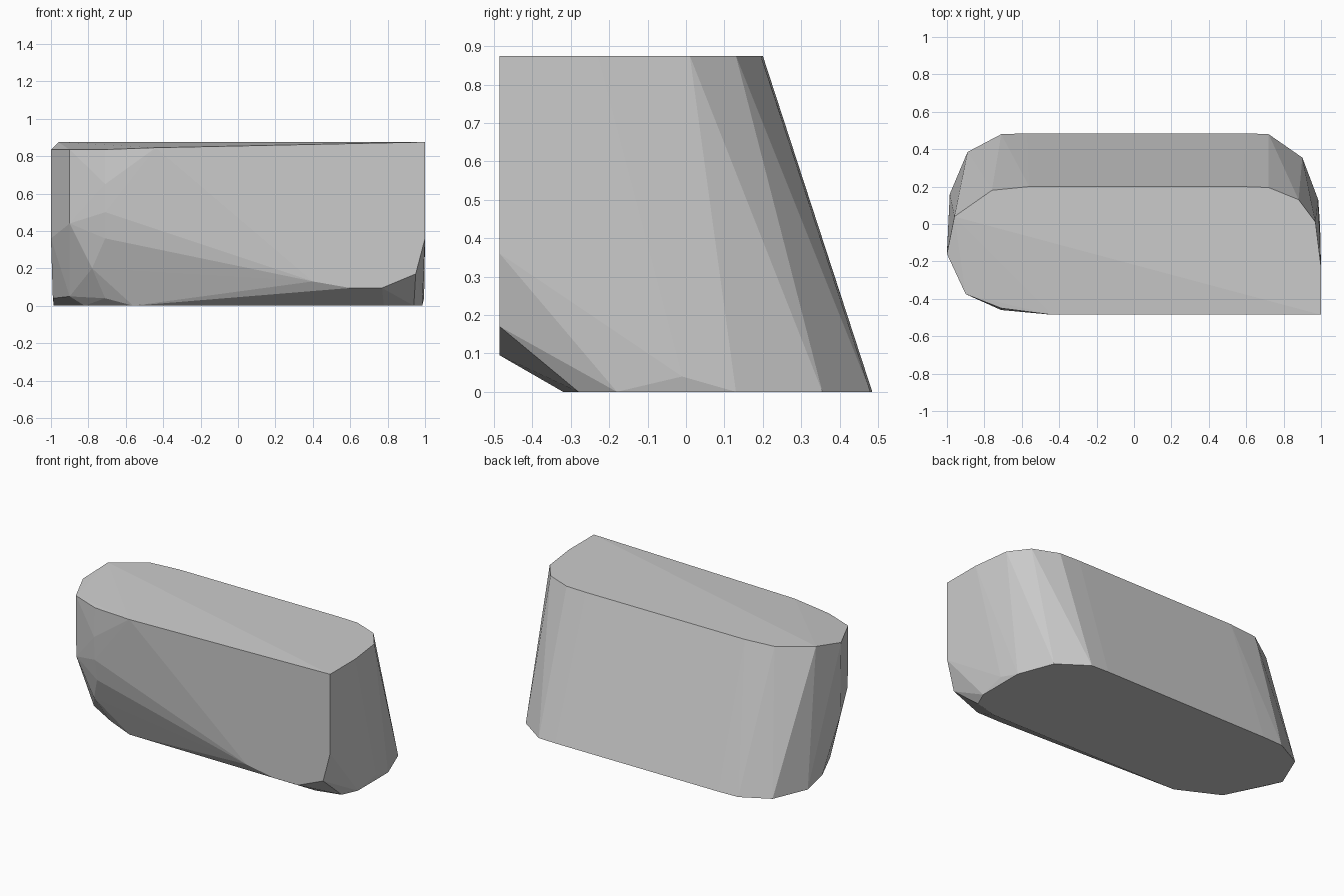
import bpy
import bmesh

# Remove the default cube only
default_cube = bpy.data.objects.get("Cube")
if default_cube:
    bpy.data.objects.remove(default_cube, do_unlink=True)


def make_material(name, colour):
    """Plain single-colour material for viewport and render."""
    material = bpy.data.materials.new(name)
    material.use_nodes = True
    material.diffuse_color = colour
    shader = material.node_tree.nodes["Principled BSDF"]
    shader.inputs["Base Color"].default_value = colour
    shader.inputs["Roughness"].default_value = 0.8
    return material


def hull_object(name, points, material):
    """Faceted convex block wrapped around the given corner points."""
    bm = bmesh.new()
    for point in points:
        bm.verts.new(point)
    result = bmesh.ops.convex_hull(bm, input=bm.verts[:])
    # Discard corners that fall inside the block
    loose = [v for v in bm.verts if not v.link_faces]
    bmesh.ops.delete(bm, geom=loose, context="VERTS")
    bmesh.ops.recalc_face_normals(bm, faces=bm.faces[:])
    mesh = bpy.data.meshes.new(name)
    bm.to_mesh(mesh)
    bm.free()
    mesh.materials.append(material)
    block = bpy.data.objects.new(name, mesh)
    bpy.context.collection.objects.link(block)
    return block


HEIGHT = .875
FRONT = -.485

# Flat underside outline (x, y)
base_outline = [
    (-.57, .485), (-.71, .48), (-.89, .385), (-.985, .16), (-.82, -.18),
    (-.56, -.31), (.78, -.32), (.94, -.28), (.985, -.18), (.985, .13),
    (.9, .355), (.72, .48), (.6, .485),
]

# Flat upper outline (x, y)
top_outline = [
    (-.96, .04), (-.76, .18), (-.56, .2), (.58, .2), (.72, .195),
    (.88, .13), (.97, .01), (1, -.23), (1, FRONT),
]

# Vertical front face outline (x, z)
front_outline = [
    (-.44, .845), (.4, .13), (.6, .095), (.77, .095), (.95, .17), (1, .36),
]

# Worn, rounded end of the block (x, y, z)
rounded_corners = [
    (-1, -.16, .835), (-.9, -.375, .835), (-.71, -.45, .835),
    (-1, -.15, .36), (-.9, -.37, .44), (-.71, -.46, .65),
    (-.71, -.455, .5), (-.71, -.43, .36), (-.78, -.36, .2),
    (-.99, .02, .04), (-.9, -.19, .05), (-.71, -.29, .04),
    (.995, -.01, .04),
]

corners = [(x, y, 0) for x, y in base_outline]
corners += [(x, y, HEIGHT) for x, y in top_outline]
corners += [(x, FRONT, z) for x, z in front_outline]
corners += rounded_corners

stone_grey = make_material("stone grey", (.6, .6, .6, 1))
stone_block = hull_object("stone_block", corners, stone_grey)
